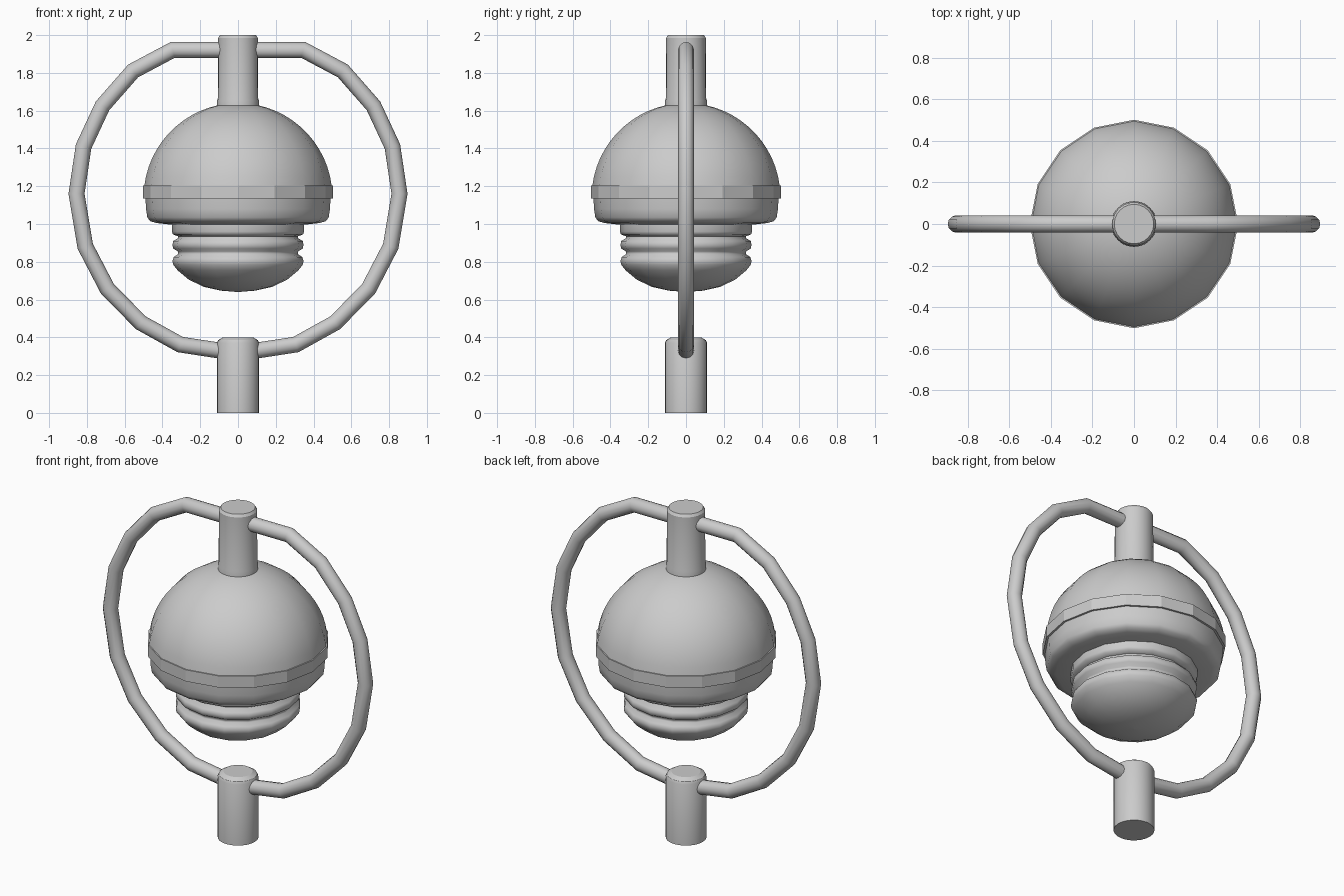
import bpy, bmesh, math
from mathutils import Vector

if "Cube" in bpy.data.objects:
    bpy.data.objects.remove(bpy.data.objects["Cube"])

grey = bpy.data.materials.new("plain grey")
grey.diffuse_color = (0.6, 0.6, 0.6, 1)
grey.use_nodes = True
grey.node_tree.nodes["Principled BSDF"].inputs["Base Color"].default_value = grey.diffuse_color


def finish(bm, name, angle=40):
    bmesh.ops.remove_doubles(bm, verts=bm.verts, dist=1e-5)
    bmesh.ops.recalc_face_normals(bm, faces=bm.faces)
    me = bpy.data.meshes.new(name)
    bm.to_mesh(me)
    bm.free()
    ob = bpy.data.objects.new(name, me)
    bpy.context.collection.objects.link(ob)
    me.materials.append(grey)
    bpy.ops.object.select_all(action='DESELECT')
    bpy.context.view_layer.objects.active = ob
    ob.select_set(True)
    bpy.ops.object.shade_smooth_by_angle(angle=math.radians(angle))
    return ob


def skin(bm, rings):
    """Join rings of points into a tube and cap both ends."""
    loops = [[bm.verts.new(p) for p in r] for r in rings]
    n = len(loops[0])
    for a, b in zip(loops, loops[1:]):
        for i in range(n):
            bm.faces.new((a[i], a[(i + 1) % n], b[(i + 1) % n], b[i]))
    bm.faces.new(loops[0])
    bm.faces.new(loops[-1])


def lathe(name, profile, sides=16, angle=40):
    bm = bmesh.new()
    skin(bm, [[(max(r, 1e-3) * math.cos(math.tau * i / sides),
                max(r, 1e-3) * math.sin(math.tau * i / sides), z)
               for i in range(sides)] for r, z in profile])
    return finish(bm, name, angle)


# Posts at bottom and top
lathe("base_post", [(.112, 0), (.112, .37), (.105, .385), (.08, .4)], 24, 28)
lathe("top_post", [(.11, 1.60), (.11, 1.655), (.107, 1.665), (.105, 1.985), (.095, 2.0)], 24, 28)

# Dome
a0, a1 = math.radians(7), math.radians(90)
lathe("dome", [(.5 * math.cos(a), 1.14 + .5 * math.sin(a))
               for a in [a0 + (a1 - a0) * k / 14 for k in range(15)]])

# Rim band and the rounded skirt below it
lathe("rim_band", [(.48, 1.135), (.502, 1.135), (.502, 1.205), (.48, 1.205)], 16, 20)
lathe("skirt", [(.49, 1.14), (.487, 1.08), (.48, 1.035), (.465, 1.015),
                (.43, 1.005), (.34, .995)], 16, 60)

# Ribbed neck and domed lens
lathe("ribbed_lens", [(.35, 1.0), (.35, .96), (.345, .945), (.318, .935), (.318, .925),
                      (.343, .91), (.347, .89), (.343, .87), (.318, .855), (.318, .84),
                      (.34, .825), (.347, .805), (.343, .785), (.32, .755), (.26, .705),
                      (.18, .667), (.09, .647), (0, .64)], 16, 60)

# Hoop: straight across the top, polygonal arc down each side
half = [(0.855 * math.cos(math.radians(d)), 1.16 + .855 * math.sin(math.radians(d)))
        for d in (49.5, 33, 17, 0, -19, -36, -53, -69)]
half = [(.345, 1.922)] + half
path = half + [(0, .315)] + [(-x, z) for x, z in reversed(half)]
pts = [Vector((x, 0, z)) for x, z in path]
rings, n, tube = [], len(pts), 12
for k in range(n):
    d1 = (pts[k] - pts[k - 1]).normalized()
    d2 = (pts[(k + 1) % n] - pts[k]).normalized()
    t = (d1 + d2).normalized()
    out = Vector((t.z, 0, -t.x)) / max(t.dot(d1), .5)
    rings.append([pts[k] + .042 * (out * math.cos(math.tau * i / tube)
                  + Vector((0, math.sin(math.tau * i / tube), 0))) for i in range(tube)])
bm = bmesh.new()
skin(bm, rings + [rings[0]])
# drop the two caps so the hoop closes on itself
bmesh.ops.delete(bm, geom=[f for f in bm.faces if len(f.verts) > 4], context='FACES_ONLY')
finish(bm, "hoop", 45)
